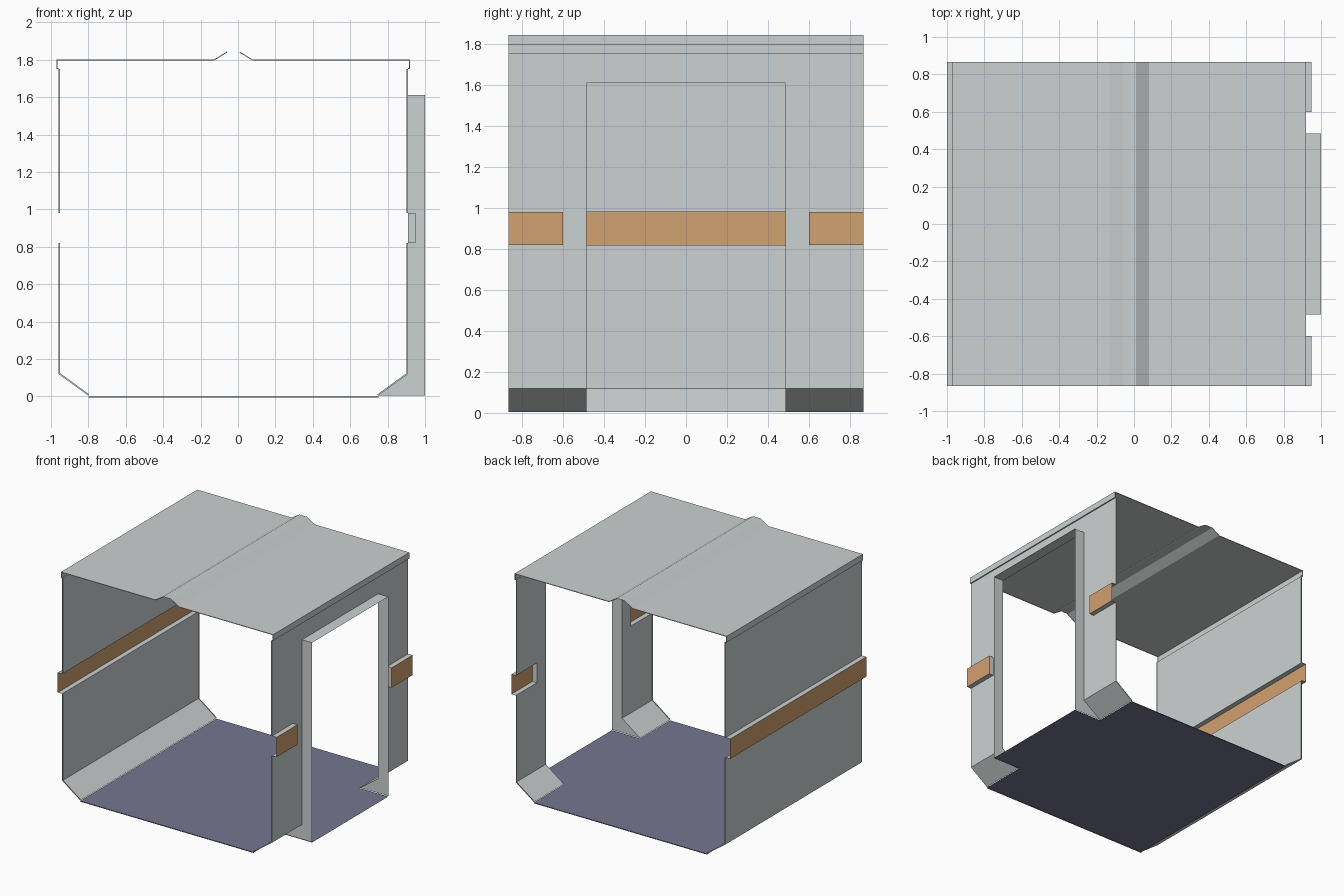
import bpy, bmesh
from mathutils import Vector

if "Cube" in bpy.data.objects:
    bpy.data.objects.remove(bpy.data.objects["Cube"])

END, DOOR, BAY = 0.867, 0.485, 0.60   # half length, half door width, rail start
LO, HI = 0.82, 0.98                   # rail band heights


def material(name, rgb):
    m = bpy.data.materials.new(name)
    m.diffuse_color = (*rgb, 1)
    m.use_nodes = True
    m.node_tree.nodes["Principled BSDF"].inputs["Base Color"].default_value = m.diffuse_color
    return m


GREY = material("pale_grey", (0.60, 0.64, 0.64))
ORANGE = material("orange_rail", (0.64, 0.36, 0.165))
BLUE = material("slate_floor", (0.18, 0.18, 0.28))


def make(name, polys, mat):
    bm = bmesh.new()
    for p in polys:
        bm.faces.new([bm.verts.new(c) for c in p])
    bmesh.ops.remove_doubles(bm, verts=bm.verts, dist=0.0005)
    me = bpy.data.meshes.new(name)
    bm.to_mesh(me)
    bm.free()
    me.materials.append(mat)
    ob = bpy.data.objects.new(name, me)
    bpy.context.collection.objects.link(ob)
    return ob


def sheet(path, y0, y1, rim=0.0):
    """Sweep an open x-z path along y; rim adds a thin return at the outer ends."""
    polys = []
    for a, b in zip(path, path[1:]):
        polys.append([(a[0], y0, a[1]), (b[0], y0, b[1]), (b[0], y1, b[1]), (a[0], y1, a[1])])
        if rim:
            d = (Vector(b) - Vector(a)).normalized()
            n = Vector((d.y, -d.x)) * rim
            for y in (y0, y1):
                if abs(abs(y) - END) < 0.001:
                    polys.append([(a[0], y, a[1]), (b[0], y, b[1]),
                                  (b[0] + n.x, y, b[1] + n.y), (a[0] + n.x, y, a[1] + n.y)])
    return polys


# Left wall with chamfered foot, running full length
make("left_wall_lower", sheet([(-0.80, 0.004), (-0.96, 0.12), (-0.96, LO)], -END, END, 0.008), GREY)
make("left_wall_upper", sheet([(-0.96, HI), (-0.96, 1.75)], -END, END, 0.008), GREY)
make("left_rail_ledges", sheet([(-0.96, LO), (-1.0, LO)], -END, END)
     + sheet([(-1.0, HI), (-0.96, HI)], -END, END), GREY)
make("left_rail", sheet([(-1.0, LO), (-1.0, HI)], -END, END), ORANGE)

# Right wall on both sides of the doorway
for side, tag in ((-1, "front"), (1, "back")):
    def span(a, b):
        return sorted((side * a, side * b))
    y0, y1 = span(DOOR, END)
    b0, b1 = span(BAY, END)
    g0, g1 = span(DOOR, BAY)
    make(tag + "_right_wall",
         sheet([(0.91, LO), (0.91, 0.12), (0.75, 0.004)], y0, y1, -0.008 * -1)
         + sheet([(0.91, 1.61), (0.91, HI)], y0, y1, 0.008)
         + sheet([(0.91, LO), (0.91, HI)], g0, g1), GREY)
    cap = [(0.91, side * BAY, LO), (0.95, side * BAY, LO),
           (0.95, side * BAY, HI), (0.91, side * BAY, HI)]
    make(tag + "_right_rail_ledges", sheet([(0.91, LO), (0.95, LO)], b0, b1)
         + sheet([(0.91, HI), (0.95, HI)], b0, b1) + [cap], GREY)
    make(tag + "_right_rail", sheet([(0.95, LO), (0.95, HI)], b0, b1), ORANGE)
    # Door jamb reaching down over the chamfer to the floor
    jamb = [(0.75, 0.004), (1.0, 0.004), (1.0, 1.61), (0.91, 1.61), (0.91, 0.12)]
    make(tag + "_door_jamb", [[(x, side * DOOR, z) for x, z in jamb]], GREY)

make("right_wall_header", sheet([(0.91, 1.75), (0.91, 1.61)], -END, END, 0.008), GREY)
make("door_head", sheet([(0.91, 1.61), (1.0, 1.61)], -DOOR, DOOR), GREY)

# Roof with overhanging edge trim and raised central ridge
make("roof", sheet([(-0.96, 1.75), (-0.97, 1.75), (-0.97, 1.80), (-0.13, 1.80), (-0.06, 1.843)],
                   -END, END, 0.005)
     + sheet([(-0.06, 1.843), (0.01, 1.843)], -END, END)
     + sheet([(0.01, 1.843), (0.08, 1.80), (0.92, 1.80), (0.92, 1.75), (0.91, 1.75)],
             -END, END, 0.005), GREY)

# Floor, with a tongue running out through the doorway
make("floor", sheet([(0.75, 0.0), (-0.80, 0.0)], -END, END, -0.006)
     + sheet([(0.75, 0.0), (1.0, 0.0)], -DOOR, DOOR), BLUE)
